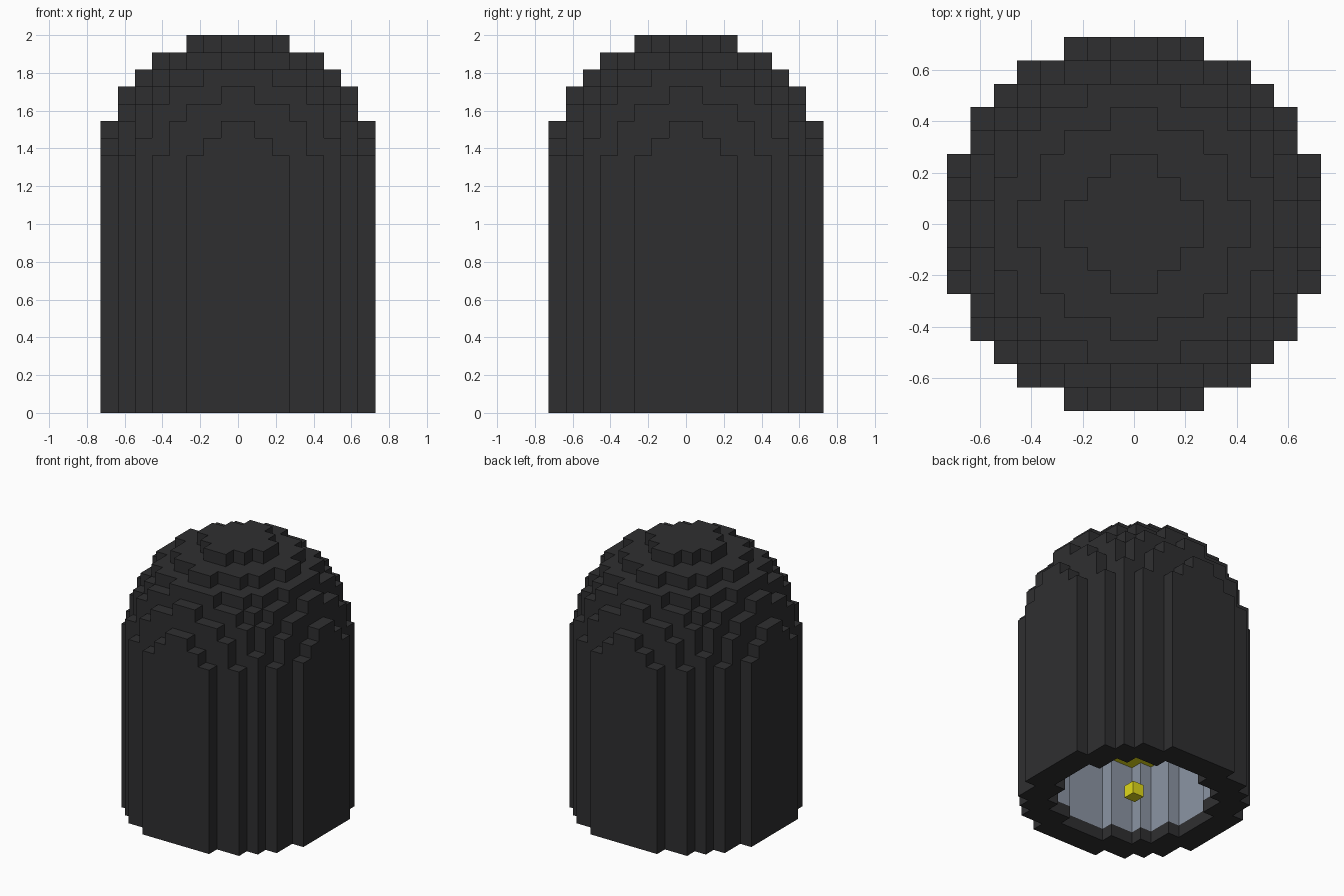
import bpy, bmesh
from mathutils import Vector

if "Cube" in bpy.data.objects:
    bpy.data.objects.remove(bpy.data.objects["Cube"])

U = 1 / 11          # block size
R, SPRING, TOP = 8, 14, 22   # radius, dome spring line and height in blocks
HOLLOW = 6          # radius of the open bore
CEILING = 6.5       # height of the plate closing the bore

DIRS = [Vector(d) for d in ((1, 0, 0), (-1, 0, 0), (0, 1, 0), (0, -1, 0), (0, 0, 1), (0, 0, -1))]


def material(name, rgb):
    m = bpy.data.materials.new(name)
    m.diffuse_color = (*rgb, 1)
    m.use_nodes = True
    m.node_tree.nodes["Principled BSDF"].inputs["Base Color"].default_value = m.diffuse_color
    return m


def finish(name, bm, mat):
    # Weld the blocks and merge coplanar squares into clean flat faces
    bmesh.ops.remove_doubles(bm, verts=bm.verts, dist=1e-5)
    bmesh.ops.dissolve_limit(bm, angle_limit=0.01, verts=bm.verts, edges=bm.edges)
    me = bpy.data.meshes.new(name)
    bm.to_mesh(me)
    bm.free()
    me.materials.append(mat)
    ob = bpy.data.objects.new(name, me)
    bpy.context.collection.objects.link(ob)
    return ob


def blocks(name, cells, solid, mat, heights):
    # Draw only the block sides that border open air
    bm = bmesh.new()
    for c in cells:
        for d in DIRS:
            n = tuple(int(a + b) for a, b in zip(c, d))
            if n in solid:
                continue
            s = Vector((d.y, d.z, d.x))
            t = d.cross(s)
            mid = Vector(c) + Vector((.5, .5, .5)) + d / 2
            quad = [mid + (s * i + t * j) / 2 for i, j in ((-1, -1), (1, -1), (1, 1), (-1, 1))]
            vs = [bm.verts.new((q.x * U, q.y * U, heights(q.z) * U)) for q in quad]
            bm.faces.new(vs)
    return finish(name, bm, mat)


def box(name, size, centre, mat):
    bm = bmesh.new()
    bmesh.ops.create_cube(bm, size=1)
    for v in bm.verts:
        v.co = Vector([(a * b + c) * U for a, b, c in zip(v.co, size, centre)])
    return finish(name, bm, mat)


def radius2(x, y, z=0):
    dz = max(0, z + .5 - SPRING)
    return (x + .5) ** 2 + (y + .5) ** 2 + dz * dz


dark = material("charcoal", (.028, .028, .03))
blue = material("blue_grey", (.26, .30, .37))
yellow = material("yellow", (.75, .70, .01))

# Round-topped body, bored out from below
span = range(-R, R)
body = {(x, y, z) for x in span for y in span for z in range(TOP) if radius2(x, y, z) <= R * R}
body -= {(x, y, z) for x, y, z in body if z < 7 and radius2(x, y) <= HOLLOW ** 2}
lining = {c for c in body if 1 <= c[2] < 7 and radius2(*c[:2]) <= (HOLLOW + 1) ** 2}
plate = {c for c in body if c[2] == 7 and radius2(*c[:2]) <= HOLLOW ** 2}
same = lambda z: z

blocks("domed_shell", body - lining - plate, body, dark, same)
blocks("bore_lining", lining, body, blue, same)
blocks("ceiling_plate", plate, body, yellow, lambda z: CEILING if z == 7 else z)

# Small lamp block on the axis near the opening
box("lamp_block", (1, 1, 1), (0, 0, .8), yellow)
